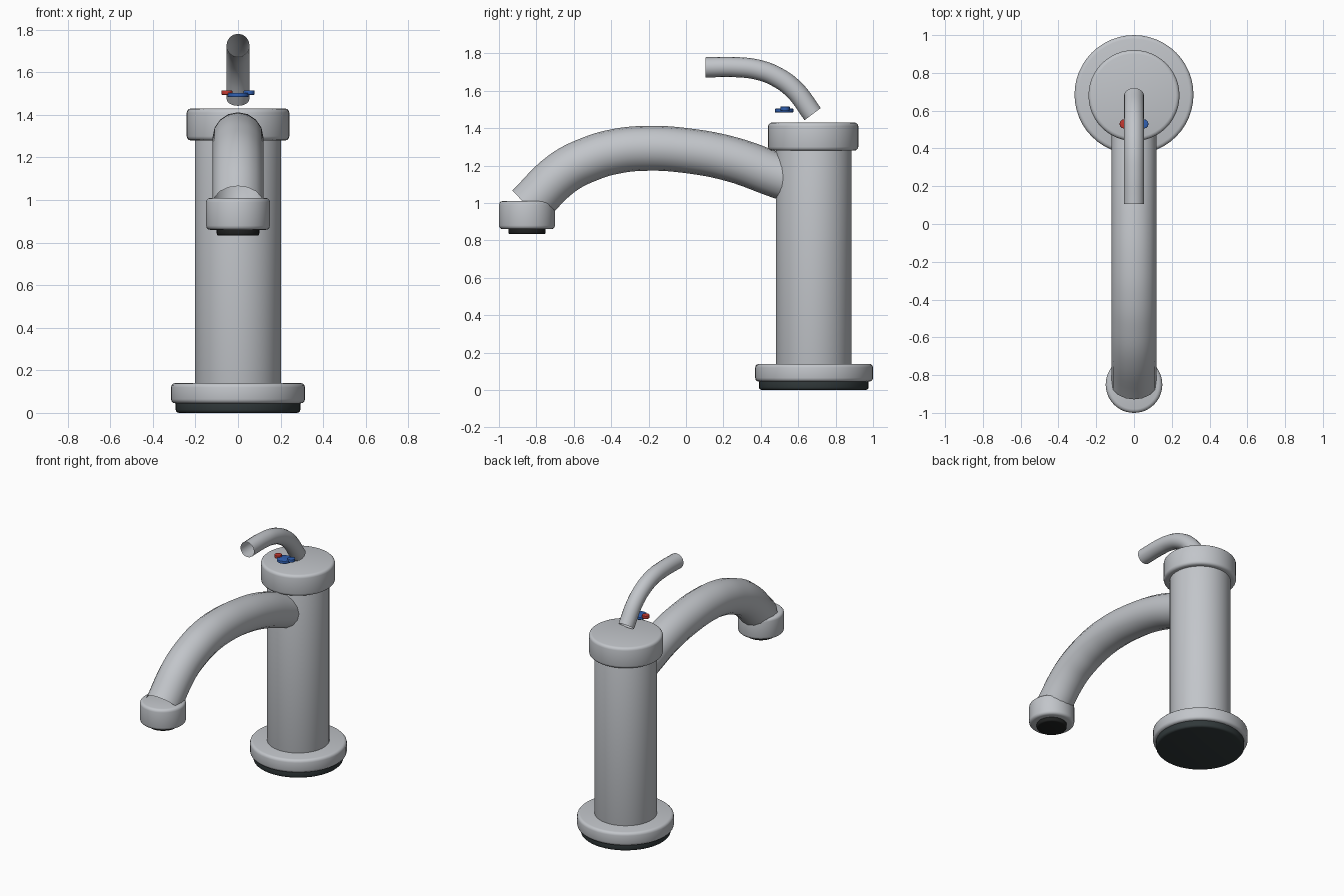
import bpy, math

if "Cube" in bpy.data.objects:
    bpy.data.objects.remove(bpy.data.objects["Cube"])


def material(name, rgb):
    m = bpy.data.materials.new(name)
    m.diffuse_color = (*rgb, 1)
    m.use_nodes = True
    m.node_tree.nodes["Principled BSDF"].inputs["Base Color"].default_value = m.diffuse_color
    return m


METAL = material("brushed_metal", (0.54, 0.56, 0.59))
RUBBER = material("dark_rubber", (0.03, 0.04, 0.042))
BLACK = material("black_mesh", (0.014, 0.015, 0.015))
BLUE = material("cold_blue", (0.03, 0.12, 0.45))
RED = material("hot_red", (0.55, 0.04, 0.03))


def disc(name, x, y, r, z0, z1, mat, bevel=0.0, sides=48):
    """Upright cylinder with rounded rims."""
    bpy.ops.mesh.primitive_cylinder_add(vertices=sides, radius=r, depth=z1 - z0,
                                        location=(x, y, (z0 + z1) / 2))
    o = bpy.context.object
    o.name = name
    o.data.materials.append(mat)
    if bevel:
        b = o.modifiers.new("rounded_rim", 'BEVEL')
        b.width = bevel
        b.segments = 3
        b.limit_method = 'ANGLE'
        b.angle_limit = math.radians(40)
        bpy.ops.object.modifier_apply(modifier=b.name)
    bpy.ops.object.shade_smooth_by_angle(angle=math.radians(35))
    return o


def tube(name, points, r, mat):
    """Open pipe swept through (y, z) points."""
    cu = bpy.data.curves.new(name, 'CURVE')
    cu.dimensions = '3D'
    cu.bevel_depth = r
    cu.bevel_resolution = 6
    cu.resolution_u = 6
    s = cu.splines.new('BEZIER')
    s.bezier_points.add(len(points) - 1)
    for bp, (y, z) in zip(s.bezier_points, points):
        bp.co = (0, y, z)
        bp.handle_left_type = bp.handle_right_type = 'AUTO'
    cu.materials.append(mat)
    o = bpy.data.objects.new(name, cu)
    bpy.context.collection.objects.link(o)
    bpy.ops.object.select_all(action='DESELECT')
    o.select_set(True)
    bpy.context.view_layer.objects.active = o
    bpy.ops.object.convert(target='MESH')
    bpy.ops.object.shade_smooth_by_angle(angle=math.radians(50))


CY = 0.683   # column axis
HY = -0.85   # outlet axis

# Column
disc("base_gasket", 0, CY, 0.293, 0.0, 0.06, RUBBER, 0.015)
disc("base_flange", 0, CY + 0.002, 0.315, 0.045, 0.14, METAL, 0.02)
disc("column", 0, CY, 0.203, 0.12, 1.29, METAL, 0.01)
disc("column_cap", 0, CY - 0.003, 0.241, 1.28, 1.43, METAL, 0.02)

# Spout and outlet
tube("spout", [(0.58, 1.115), (0.48, 1.15), (0.25, 1.232), (0.0, 1.28), (-0.22, 1.292),
               (-0.38, 1.275), (-0.515, 1.235), (-0.66, 1.16), (-0.845, 0.98)], 0.12, METAL)
disc("outlet_collar", 0, HY, 0.15, 0.86, 1.01, METAL, 0.02)
disc("aerator", 0, HY, 0.1, 0.833, 0.87, BLACK, 0.01)

# Lever
tube("lever", [(0.677, 1.475), (0.58, 1.604), (0.485, 1.674), (0.385, 1.712),
               (0.27, 1.726), (0.105, 1.725)], 0.054, METAL)

# Hot and cold indicator
disc("indicator_plate", 0, 0.525, 0.05, 1.484, 1.504, BLUE, 0.004, 16)
for name, x, mat in (("hot_dot", -0.052, RED), ("cold_dot", 0.052, BLUE)):
    disc(name, x, 0.53, 0.025, 1.494, 1.515, mat, 0.003, 12)
